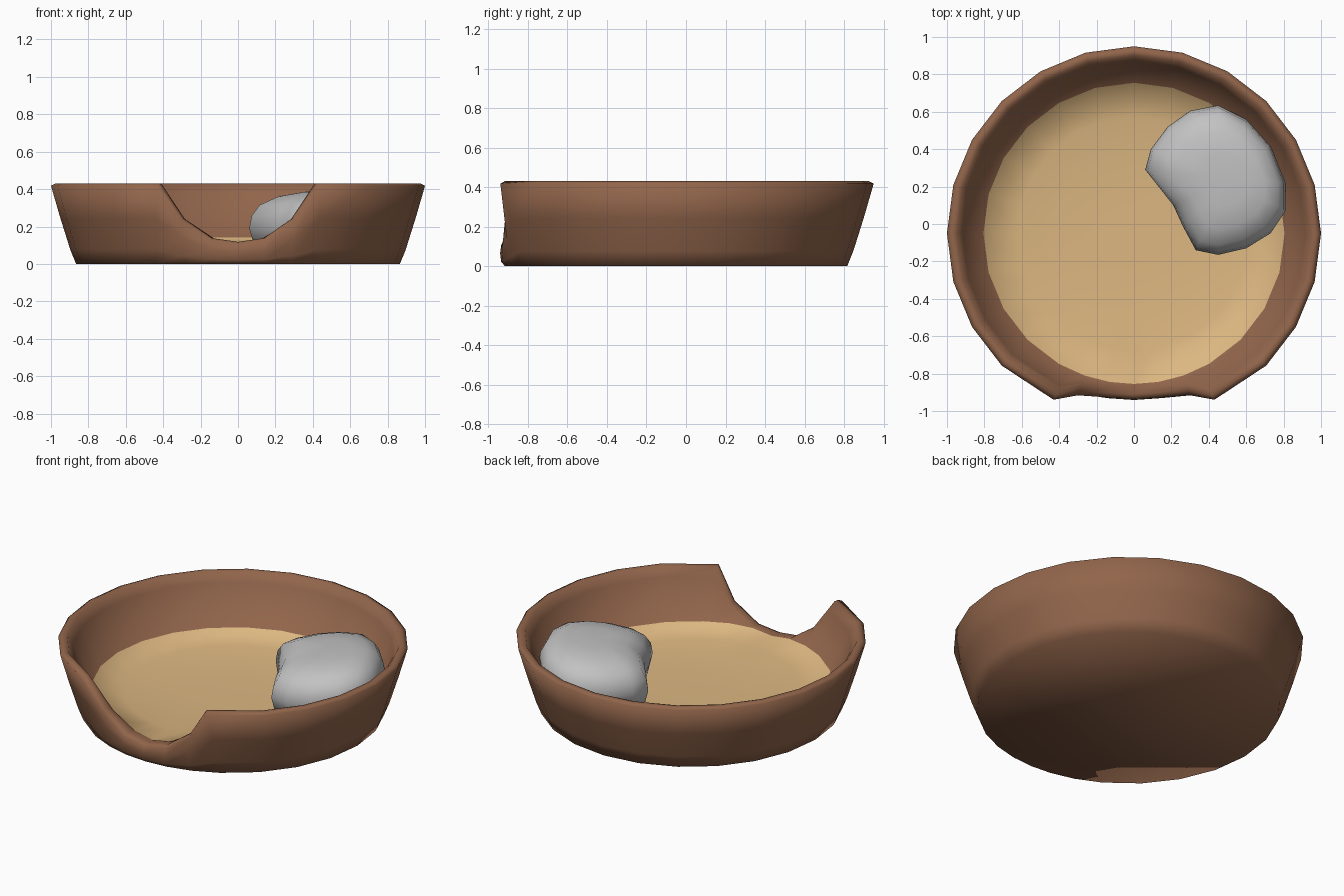
import bpy, bmesh, math

if "Cube" in bpy.data.objects:
    bpy.data.objects.remove(bpy.data.objects["Cube"])


def material(name, rgb):
    m = bpy.data.materials.new(name)
    m.diffuse_color = (*rgb, 1)
    m.use_nodes = True
    m.node_tree.nodes["Principled BSDF"].inputs["Base Color"].default_value = m.diffuse_color
    return m


BROWN = material("brown fabric", (0.285, 0.13, 0.07))
TAN = material("tan cushion", (0.72, 0.475, 0.22))
GREY = material("grey pillow", (0.54, 0.54, 0.54))


def loft(name, rings, mats, tan_from=None):
    """Skin closed rings of points and cap both ends."""
    bm = bmesh.new()
    vs = [[bm.verts.new(p) for p in ring] for ring in rings]
    n = len(vs[0])
    for k in range(len(vs) - 1):
        for i in range(n):
            j = (i + 1) % n
            f = bm.faces.new((vs[k][i], vs[k][j], vs[k + 1][j], vs[k + 1][i]))
            f.material_index = int(tan_from is not None and k >= tan_from)
    bm.faces.new(vs[0][::-1])
    # last ring closes to a centre point
    c = bm.verts.new([sum(v.co[a] for v in vs[-1]) / n for a in range(3)])
    for i in range(n):
        f = bm.faces.new((vs[-1][i], vs[-1][(i + 1) % n], c))
        f.material_index = int(tan_from is not None)
    bmesh.ops.recalc_face_normals(bm, faces=bm.faces)
    for f in bm.faces:
        f.smooth = True
    me = bpy.data.meshes.new(name)
    bm.to_mesh(me)
    bm.free()
    for m in mats:
        me.materials.append(m)
    ob = bpy.data.objects.new(name, me)
    bpy.context.collection.objects.link(ob)
    return ob


# Bowl columns: foot angle, rim angle (degrees from the front), rim radius, rim height
notch = [(9.2, 9.2, 0.888, 0.138), (19.2, 19.2, 0.917, 0.245), (30, 25.8, 0.988, 0.43)]
cols = [(0, 0, 0.885, 0.118)] + notch
cols += [(a, a, 1.0, 0.43) for a in range(45, 316, 15)]
cols += [(-a, -b, r, h) for a, b, r, h in reversed(notch)]


def ring(fn):
    pts = []
    for foot, rim, R, H in cols:
        r, z, t = fn(R, H)
        a = math.radians(foot + (rim - foot) * t)
        pts.append((r * math.sin(a), -0.05 - r * math.cos(a), z))
    return pts


def edge_z(H):
    return min(0.14, H - 0.004)


# Bowl: outside wall, rolled rim, inside wall, then dished cushion floor
bowl = [
    ring(lambda R, H: (0.866, 0.0, 0)),
    ring(lambda R, H: (min(0.897, R), 0.18 * H, 0.2)),
    ring(lambda R, H: (0.897 + (R - 0.897) * 0.5, 0.56 * H, 0.55)),
    ring(lambda R, H: (R, H - 0.012, 1)),
    ring(lambda R, H: (R - 0.025, H, 1)),
    ring(lambda R, H: (R - 0.05, H - 0.004, 1)),
    ring(lambda R, H: (0.805 + (R - 0.07 - 0.805) * 0.9, edge_z(H) + (H - edge_z(H)) * 0.8, 0.9)),
    ring(lambda R, H: (0.805, edge_z(H), 0)),
    ring(lambda R, H: (0.62, 0.112, 0)),
    ring(lambda R, H: (0.42, 0.096, 0)),
    ring(lambda R, H: (0.2, 0.092, 0)),
]
loft("pet_bed", bowl, [BROWN, TAN], tan_from=7)

# Pillow: kidney outline swelling and closing upwards, leaning on the wall
outline = [(0.06, 0.29), (0.21, 0.10), (0.26, -0.01), (0.33, -0.14), (0.45, -0.165),
           (0.60, -0.13), (0.73, -0.05), (0.81, 0.07), (0.81, 0.22), (0.73, 0.42),
           (0.60, 0.56), (0.45, 0.635), (0.30, 0.605), (0.18, 0.52), (0.09, 0.40)]
CX, CY = 0.5, 0.24
layers = [(0.80, 0.10), (0.95, 0.14), (1.0, 0.22), (0.97, 0.285), (0.87, 0.34),
          (0.65, 0.378), (0.35, 0.393)]
rings = []
for s, z in layers:
    pts = []
    for x, y in outline:
        dx, dy = (x - CX) * s, (y - CY) * s
        pts.append((CX + dx, CY + dy, z + 0.08 * (0.85 * dx + 0.5 * dy)))
    rings.append(pts)
loft("pillow", rings, [GREY])
